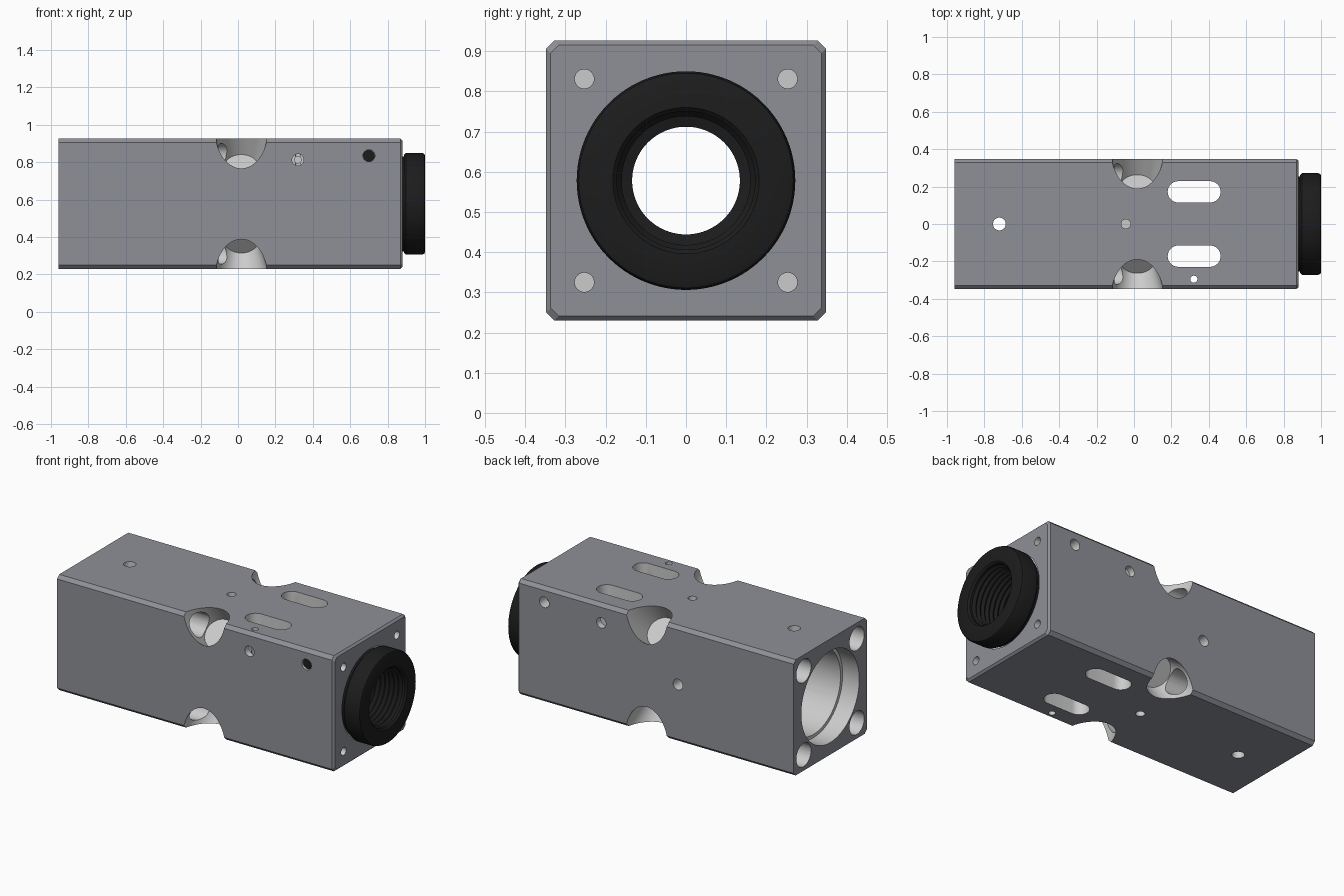
import bpy, bmesh, math
from mathutils import Vector, Matrix

if "Cube" in bpy.data.objects:
    bpy.data.objects.remove(bpy.data.objects["Cube"])

CZ = 0.578      # height of the long axis
H = 0.348       # half width of the square block


def material(name, rgb):
    m = bpy.data.materials.new(name)
    m.diffuse_color = (*rgb, 1)
    m.use_nodes = True
    m.node_tree.nodes["Principled BSDF"].inputs["Base Color"].default_value = m.diffuse_color
    return m


DARK = material("dark_anodised", (0.27, 0.28, 0.31))
BARE = material("bare_metal", (0.8, 0.8, 0.8))
BLACK = material("black_plastic", (0.012, 0.012, 0.012))


def finish(name, bm, mat):
    bmesh.ops.recalc_face_normals(bm, faces=bm.faces)
    mesh = bpy.data.meshes.new(name)
    bm.to_mesh(mesh)
    bm.free()
    ob = bpy.data.objects.new(name, mesh)
    mesh.materials.append(mat)
    bpy.context.collection.objects.link(ob)
    return ob


def loft(name, rings, mat, closed=False):
    """Skin rings of points; cap the ends unless the loop is closed."""
    bm = bmesh.new()
    vs = [[bm.verts.new(p) for p in ring] for ring in rings]
    n = len(vs[0])
    for a, b in zip(vs, vs[1:] + vs[:1] if closed else vs[1:]):
        for i in range(n):
            j = (i + 1) % n
            bm.faces.new((a[i], a[j], b[j], b[i]))
    if not closed:
        bm.faces.new(vs[0])
        bm.faces.new(vs[-1])
    return finish(name, bm, mat)


def cylinder(name, p, q, r1, r2=None, mat=BARE, seg=32):
    """Cylinder or cone from point p to point q."""
    p, q = Vector(p), Vector(q)
    d = q - p
    m = Matrix.Translation((p + q) / 2) @ d.to_track_quat('Z', 'Y').to_matrix().to_4x4()
    bm = bmesh.new()
    bmesh.ops.create_cone(bm, cap_ends=True, segments=seg, radius1=r1,
                          radius2=r1 if r2 is None else r2, depth=d.length, matrix=m)
    return finish(name, bm, mat)


def smooth(ob):
    bpy.ops.object.select_all(action='DESELECT')
    bpy.context.view_layer.objects.active = ob
    ob.select_set(True)
    bpy.ops.object.shade_smooth_by_angle(angle=math.radians(30))


def square(x, h, c):
    k = h - c
    return [(x, y, CZ + z) for y, z in ((h, -k), (h, k), (k, h), (-k, h),
                                        (-h, k), (-h, -k), (-k, -h), (k, -h))]


# main block with chamfered long edges and front rim
body = loft("housing_block", [square(-0.96, H, 0.02), square(0.868, H, 0.02),
                              square(0.88, H - 0.011, 0.02)], DARK)


def cut(tool):
    tool.hide_render = True
    mod = body.modifiers.new("cut", 'BOOLEAN')
    mod.operation = 'DIFFERENCE'
    mod.solver = 'EXACT'
    mod.material_mode = 'TRANSFER'
    mod.object = tool
    bpy.context.view_layer.objects.active = body
    bpy.ops.object.modifier_apply(modifier=mod.name)
    bpy.data.objects.remove(tool)


def drill(p, q, r, r2=None, seg=32):
    cut(cylinder("drill", p, q, r, r2, seg=seg))


# stepped central bore
drill((-1.1, 0, CZ), (1.1, 0, CZ), 0.255, seg=96)
drill((-1.1, 0, CZ), (-0.85, 0, CZ), 0.275, seg=96)
drill((0.868, 0, CZ), (1.1, 0, CZ), 0.268, seg=96)

# corner screw holes and the tapered access pockets on the long edges
for sy in (-1, 1):
    for sz in (-1, 1):
        y, z = sy * 0.253, CZ + sz * 0.253
        corner = Vector((0.018, sy * H, CZ + sz * H))
        inward = Vector((0, -sy, -sz)).normalized()
        drill(corner + inward * 0.21, corner - inward * 0.1, 0.09, 0.16, seg=64)
        drill((-1.1, y, z), (0.0, y, z), 0.07)
        drill((0.75, y, z), (1.0, y, z), 0.024)

# long slots through top and bottom
for sy in (-1, 1):
    r, outline = 0.057, []
    for x, start in ((0.463 - r, -90), (0.18 + r, 90)):
        for i in range(17):
            a = math.radians(start + i * 180 / 16)
            outline.append((x + r * math.cos(a), sy * 0.172 + r * math.sin(a)))
    cut(loft("slot", [[(x, y, z) for x, y in outline] for z in (0.1, 1.1)], BARE))

# vertical through holes
drill((-0.72, 0, 0.1), (-0.72, 0, 1.1), 0.034)
drill((0.32, -0.295, 0.1), (0.32, -0.295, 1.1), 0.019)
# blind holes in top and bottom
for s in (-1, 1):
    drill((-0.043, 0, CZ + s * 0.285), (-0.043, 0, CZ + s * 0.5), 0.025)
# counterbored cross hole
drill((0.32, -0.5, 0.813), (0.32, 0.5, 0.813), 0.018)
for s in (-1, 1):
    drill((0.32, s * 0.31, 0.813), (0.32, s * 0.5, 0.813), 0.031)
    # set screw holes
    drill((0.7, s * 0.28, 0.835), (0.7, s * 0.5, 0.835), 0.032)
# back port
drill((-0.19, 0.1, CZ), (-0.19, 0.5, CZ), 0.032)
smooth(body)

# black set screw
smooth(cylinder("set_screw", (0.7, -0.275, 0.835), (0.7, -0.335, 0.835), 0.0315, mat=BLACK))

# black threaded end collar with a tube reaching into the bore
profile = [(0.55, 0.134), (0.55, 0.254), (0.888, 0.254), (0.888, 0.262), (0.898, 0.272),
           (0.985, 0.272), (0.996, 0.267), (1.0, 0.258), (1.0, 0.182), (0.99, 0.172)]
for i in range(8):
    x = 0.975 - 0.03 * i
    profile += [(x, 0.172), (x - 0.015, 0.16)]
profile += [(0.73, 0.172), (0.72, 0.134)]
N = 96
rings = [[(x, r * math.cos(2 * math.pi * k / N), CZ + r * math.sin(2 * math.pi * k / N))
          for k in range(N)] for x, r in profile]
smooth(loft("threaded_collar", rings, BLACK, closed=True))
